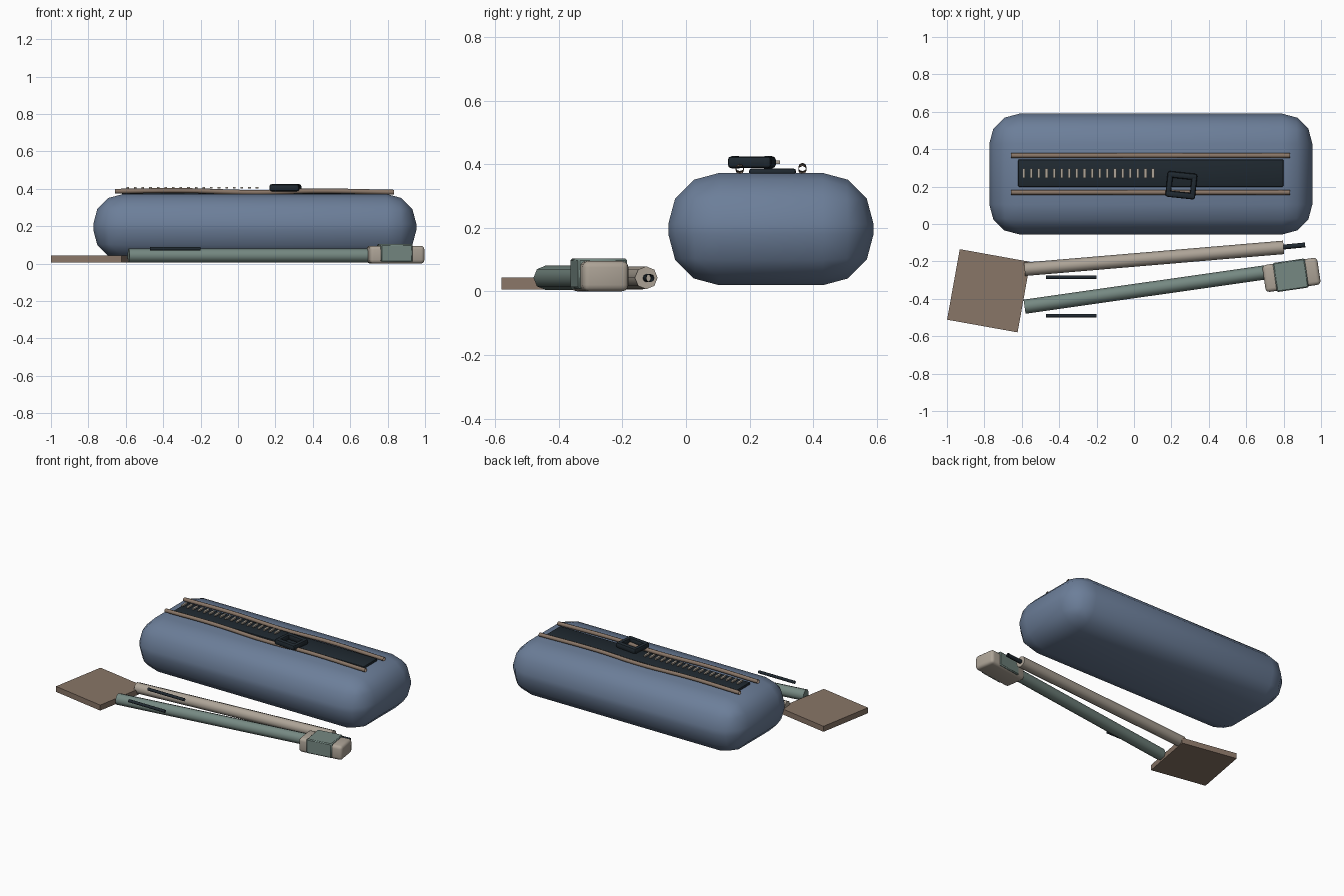
import bpy, bmesh, math
from mathutils import Vector, Matrix

if "Cube" in bpy.data.objects:
    bpy.data.objects.remove(bpy.data.objects["Cube"])


def mat(name, rgb):
    m = bpy.data.materials.new(name)
    m.diffuse_color = (*rgb, 1)
    m.use_nodes = True
    m.node_tree.nodes["Principled BSDF"].inputs["Base Color"].default_value = m.diffuse_color
    return m


BLUE = mat("blue_fabric", (0.15, 0.21, 0.32))
DARK = mat("dark_trim", (0.014, 0.022, 0.03))
TAN = mat("tan", (0.25, 0.18, 0.135))
GREEN = mat("grey_green", (0.18, 0.25, 0.225))
BEIGE = mat("beige", (0.42, 0.37, 0.31))


def finish(ob, material, angle=40):
    ob.data.materials.append(material)
    bpy.ops.object.select_all(action='DESELECT')
    ob.select_set(True)
    bpy.context.view_layer.objects.active = ob
    bpy.ops.object.shade_smooth_by_angle(angle=math.radians(angle))
    return ob


def link(name, bm):
    me = bpy.data.meshes.new(name)
    bm.to_mesh(me)
    bm.free()
    ob = bpy.data.objects.new(name, me)
    bpy.context.collection.objects.link(ob)
    return ob


def box(name, center, size, material, bevel=0, segs=2, rot=0):
    bm = bmesh.new()
    bmesh.ops.create_cube(bm, size=1)
    bmesh.ops.scale(bm, vec=size, verts=bm.verts)
    if bevel:
        bmesh.ops.bevel(bm, geom=bm.edges[:], offset=bevel, segments=segs,
                        profile=0.5, affect='EDGES')
    ob = link(name, bm)
    ob.location = center
    ob.rotation_euler.z = math.radians(rot)
    return finish(ob, material)


def rod(name, a, b, r, material, sides=8):
    a, b = Vector(a), Vector(b)
    bm = bmesh.new()
    bmesh.ops.create_cone(bm, cap_ends=True, segments=sides, radius1=r,
                          radius2=r, depth=(b - a).length)
    ob = link(name, bm)
    ob.location = (a + b) / 2
    ob.rotation_euler = (b - a).to_track_quat('Z', 'Y').to_euler()
    return finish(ob, material, 50)


def tube(name, pts, r, material, smooth=False):
    # open-ended tube swept along a path
    cu = bpy.data.curves.new(name, 'CURVE')
    cu.dimensions = '3D'
    cu.bevel_depth = r
    cu.bevel_resolution = 2
    cu.resolution_u = 6
    if smooth:
        sp = cu.splines.new('BEZIER')
        sp.bezier_points.add(len(pts) - 1)
        for p, co in zip(sp.bezier_points, pts):
            p.co = co
            p.handle_left_type = p.handle_right_type = 'AUTO'
    else:
        sp = cu.splines.new('POLY')
        sp.points.add(len(pts) - 1)
        for p, co in zip(sp.points, pts):
            p.co = (*co, 1)
    ob = bpy.data.objects.new(name, cu)
    bpy.context.collection.objects.link(ob)
    bpy.ops.object.select_all(action='DESELECT')
    ob.select_set(True)
    bpy.context.view_layer.objects.active = ob
    bpy.ops.object.convert(target='MESH')
    return finish(bpy.context.object, material, 50)


# Padded bag with zip panel, piping and teeth
box("bag_body", (0.09, 0.267, 0.196), (1.727, 0.645, 0.353), BLUE, 0.16, 3)
box("zip_panel", (0.09, 0.272, 0.376), (1.42, 0.148, 0.022), DARK, 0.009, 2)
for side, y in (("front", 0.169), ("back", 0.366)):
    tube("piping_" + side, [(-0.658, y, 0.387), (-0.3, y, 0.391), (0.1, y, 0.381),
                            (0.4, y, 0.389), (0.835, y, 0.382)], 0.013, TAN, True)
for i in range(18):
    box(f"zip_tooth_{i + 1}", (-0.59 + 0.0407 * i, 0.271, 0.406),
        (0.014, 0.05, 0.01), BEIGE)

# Zip pull: rectangular ring of four rounded bars
PULL = Matrix.Translation((0.253, 0.207, 0.406)) @ Matrix.Rotation(math.radians(-6), 4, 'Z')
for name, pos, size in (("back", (0, 0.052, 0), (0.16, 0.034, 0.038)),
                        ("front", (0, -0.052, 0), (0.16, 0.034, 0.038)),
                        ("left", (-0.065, 0, 0), (0.03, 0.13, 0.036)),
                        ("right", (0.065, 0, 0), (0.03, 0.13, 0.036))):
    box("zip_pull_" + name, PULL @ Vector(pos), size, DARK, 0.012, 2, -6)

# Flat square plate
box("base_plate", (-0.777, -0.357, 0.025), (0.383, 0.383, 0.037), TAN, rot=-10.2)

# Two poles with a thin dark tip
rod("beige_pole", (-0.585, -0.242, 0.043), (0.80, -0.125, 0.043), 0.036, BEIGE)
tube("pole_tip", [(0.79, -0.124, 0.042), (0.915, -0.112, 0.042)], 0.013, DARK)
rod("green_pole", (-0.585, -0.442, 0.043), (0.75, -0.252, 0.043), 0.038, GREEN)

# Head block with wrapped sleeve
box("head_block", (0.842, -0.272, 0.048), (0.297, 0.146, 0.095), BEIGE, 0.02, 3, 8.3)
box("head_sleeve", (0.838, -0.274, 0.056), (0.172, 0.157, 0.096), GREEN, 0.006, 1, 8.3)

# Thin dark bars beside the poles
for side, y in (("back", -0.285), ("front", -0.49)):
    tube("dark_bar_" + side, [(-0.47, y, 0.08), (-0.20, y, 0.08)], 0.01, DARK)
